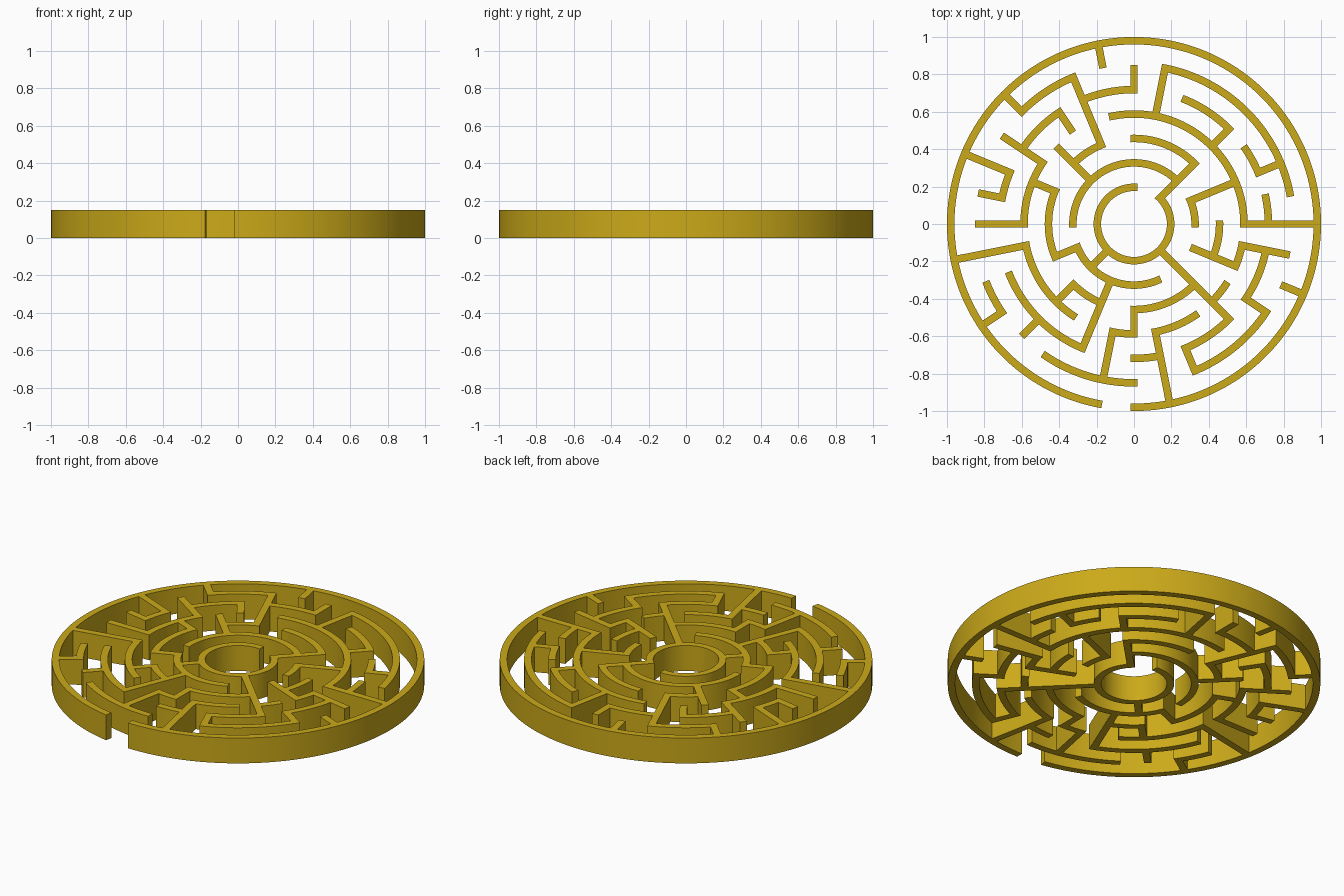
import bpy, bmesh, math

if "Cube" in bpy.data.objects:
    bpy.data.objects.remove(bpy.data.objects["Cube"])

STEP = 0.98 / 7.5          # ring spacing
HALF = 0.02                # half the wall thickness
HEIGHT = 0.15
SECTOR = math.radians(11.25)   # 32 sectors around


def ring(k):
    return STEP * (k + 1.5)


# arc walls: ring -> (start sector, end sector)
ARCS = {
    0: [(8, 36)],
    1: [(4, 16), (0, 2), (20, 26), (18, 20)],
    2: [(10, 12), (4, 8), (-2, 0), (24, 28), (20, 22), (14, 18)],
    3: [(0, 9), (-2, -1), (28, 29), (23, 24), (25, 27), (17, 21), (13, 16)],
    4: [(8, 10), (4, 6), (2, 3), (0, 1), (29, 31), (26, 28), (24, 25),
        (18, 22), (11, 13), (14, 15)],
    5: [(10, 12), (1, 7), (26, 29), (21, 24), (18, 19)],
    6: [(-8, 23)],
}
# straight walls: (sector, inner ring, outer ring)
SPOKES = [
    (0, 3, 6), (2, 1, 3), (2, 4, 5), (4, 0, 2), (4, 3, 4), (7, 3, 5), (8, 4, 5),
    (9, 5, 6), (10, 2, 5), (11, 3, 4), (12, 1, 3), (12, 5, 6), (13, 3, 5),
    (14, 2, 3), (14, 4, 6), (15, 4, 5), (16, 3, 5), (17, 3, 6), (18, 1, 2),
    (19, 5, 6), (20, 0, 1), (20, 2, 3), (20, 4, 5), (22, 1, 4), (23, 3, 5),
    (24, 2, 3), (25, 3, 6), (26, 4, 5), (28, 0, 4), (29, 4, 5), (30, 1, 3),
    (30, 5, 6), (31, 3, 5),
]

gold = bpy.data.materials.new("gold")
gold.diffuse_color = (0.60, 0.40, 0.01, 1)
gold.use_nodes = True
gold.node_tree.nodes["Principled BSDF"].inputs["Base Color"].default_value = gold.diffuse_color
pieces = bpy.data.collections.new("wall_pieces")
bpy.context.scene.collection.children.link(pieces)


def wall(name, left, right, coll):
    """Closed wall swept between two plan-view edges of equal length."""
    bm = bmesh.new()
    rows = []
    for a, b in zip(left, right):
        rows.append([bm.verts.new((*p, z)) for p, z in
                     ((a, 0), (b, 0), (b, HEIGHT), (a, HEIGHT))])
    for r, s in zip(rows, rows[1:]):
        for i in range(4):
            bm.faces.new((r[i], r[(i + 1) % 4], s[(i + 1) % 4], s[i]))
    bm.faces.new(rows[0])
    bm.faces.new(rows[-1])
    bmesh.ops.recalc_face_normals(bm, faces=bm.faces)
    me = bpy.data.meshes.new(name)
    bm.to_mesh(me)
    bm.free()
    me.materials.append(gold)
    ob = bpy.data.objects.new(name, me)
    coll.objects.link(ob)
    return ob


def arc_edge(r, a, b):
    # ends are cut parallel to the spoke direction, half a wall beyond it
    ext = math.asin(HALF / r)
    a0, a1 = a * SECTOR - ext, b * SECTOR + ext
    n = max(4, (b - a) * 6)
    return [(r * math.cos(a0 + (a1 - a0) * i / n),
             r * math.sin(a0 + (a1 - a0) * i / n)) for i in range(n + 1)]


# curved walls
maze = None
for k, spans in ARCS.items():
    for a, b in spans:
        target = bpy.context.scene.collection if k == 6 else pieces
        ob = wall("curved_wall", arc_edge(ring(k) - HALF, a, b),
                  arc_edge(ring(k) + HALF, a, b), target)
        if k == 6:
            maze = ob
maze.name = "maze_walls"

# straight walls
for s, k0, k1 in SPOKES:
    c, d = math.cos(s * SECTOR), math.sin(s * SECTOR)
    edges = [[(r * c - o * d, r * d + o * c) for r in (ring(k0), ring(k1))]
             for o in (-HALF, HALF)]
    wall("straight_wall", edges[0], edges[1], pieces)

# merge everything into one solid
mod = maze.modifiers.new("union", 'BOOLEAN')
mod.operation = 'UNION'
mod.operand_type = 'COLLECTION'
mod.collection = pieces
mod.solver = 'EXACT'
bpy.context.view_layer.objects.active = maze
maze.select_set(True)
bpy.ops.object.modifier_apply(modifier="union")
for ob in list(pieces.objects):
    bpy.data.objects.remove(ob)
bpy.data.collections.remove(pieces)
bpy.ops.object.shade_smooth_by_angle(angle=math.radians(30))
